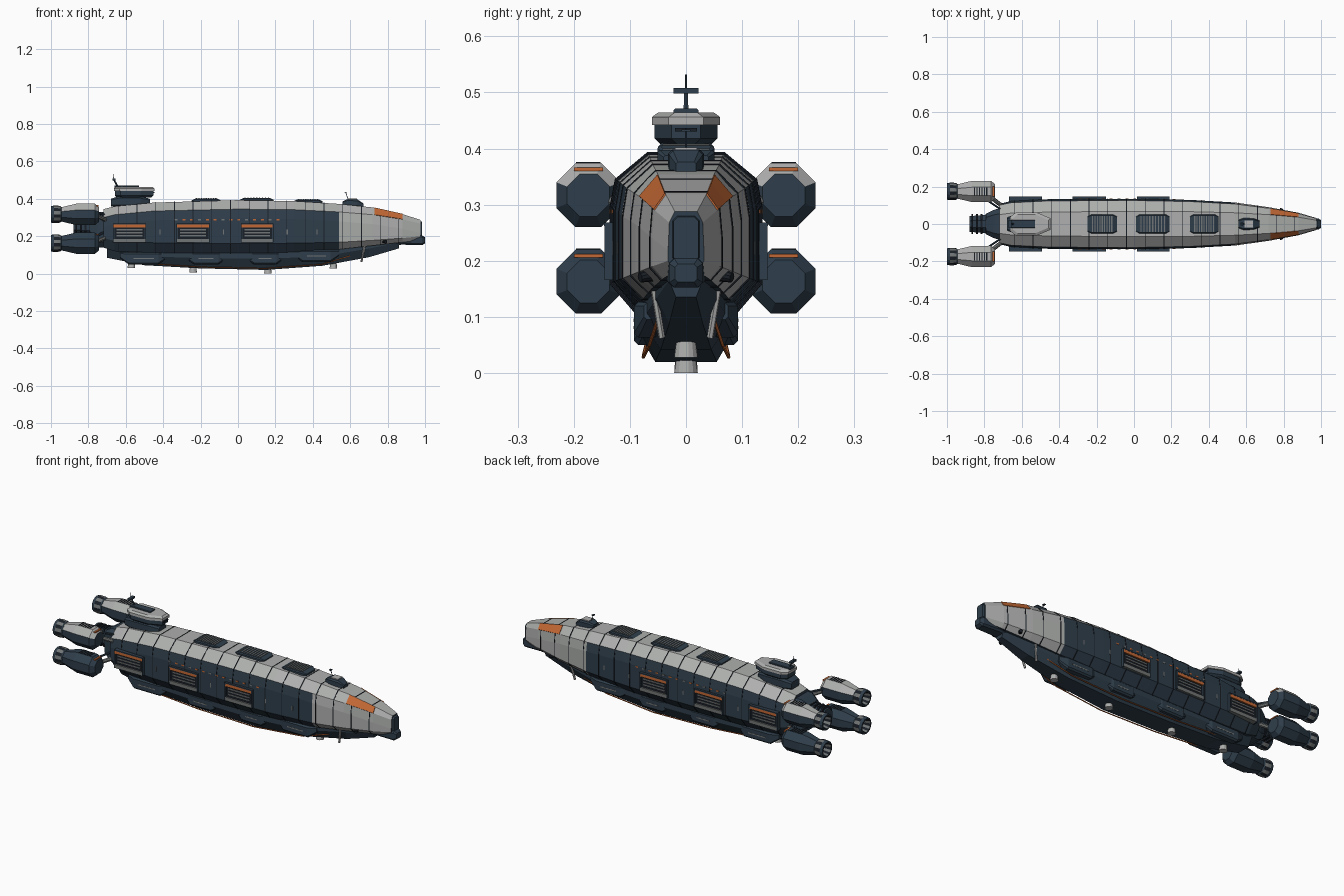
import bpy, bmesh, math
from mathutils import Vector

if "Cube" in bpy.data.objects:
    bpy.data.objects.remove(bpy.data.objects["Cube"])


def mat(name, col):
    m = bpy.data.materials.new(name)
    m.diffuse_color = (*col, 1)
    m.use_nodes = True
    m.node_tree.nodes["Principled BSDF"].inputs["Base Color"].default_value = m.diffuse_color
    return m


GREY = mat("hull_grey", (0.42, 0.43, 0.42))
NAVY = mat("navy", (0.028, 0.048, 0.07))
ORANGE = mat("orange", (0.55, 0.14, 0.035))
MID = mat("mid_grey", (0.17, 0.18, 0.18))
BLACK = mat("near_black", (0.01, 0.014, 0.02))
PALETTE = [GREY, NAVY, ORANGE, MID, BLACK]
G, N, O, M, K = range(5)


def finish(name, bm, rule):
    """Turn a bmesh into an object; rule is a palette index or f(face)."""
    bmesh.ops.recalc_face_normals(bm, faces=bm.faces)
    for f in bm.faces:
        f.material_index = rule(f) if callable(rule) else rule
    me = bpy.data.meshes.new(name)
    bm.to_mesh(me)
    bm.free()
    for m in PALETTE:
        me.materials.append(m)
    ob = bpy.data.objects.new(name, me)
    bpy.context.collection.objects.link(ob)
    return ob


def loft(name, rings, rule, caps=True):
    bm = bmesh.new()
    vs = [[bm.verts.new(p) for p in r] for r in rings]
    n = len(rings[0])
    for a, b in zip(vs, vs[1:]):
        for i in range(n):
            bm.faces.new((a[i], a[(i + 1) % n], b[(i + 1) % n], b[i]))
    if caps:
        bm.faces.new(vs[0])
        bm.faces.new(vs[-1])
    return finish(name, bm, rule)


def octa(x, cy, cz, hy, hz, ch=0.35):
    """Chamfered rectangle facing along x."""
    c = min(hy, hz) * ch
    q = [(hy, hz - c), (hy - c, hz), (-hy + c, hz), (-hy, hz - c),
         (-hy, -hz + c), (-hy + c, -hz), (hy - c, -hz), (hy, -hz + c)]
    return [(x, cy + a, cz + b) for a, b in q]


def box(name, x0, x1, y0, y1, z0, z1, rule):
    return loft(name, [[(x, y0, z0), (x, y1, z0), (x, y1, z1), (x, y0, z1)]
                       for x in (x0, x1)], rule)


def rod(name, a, b, r1, r2, rule, sides=10):
    a, b = Vector(a), Vector(b)
    bm = bmesh.new()
    bmesh.ops.create_cone(bm, cap_ends=True, segments=sides, radius1=r1, radius2=r2, depth=(b - a).length)
    rot = (b - a).to_track_quat('Z', 'Y').to_matrix().to_4x4()
    rot.translation = (a + b) / 2
    bm.transform(rot)
    return finish(name, bm, rule)


# Hull stations: x, roof z, shoulder z, roof half width, half width, side bottom z, chine z
HULL = [(-0.72, .345, .30, .050, .108, .19, .14), (-0.66, .36, .315, .058, .122, .175, .12),
        (-0.45, .38, .335, .064, .133, .165, .112), (0, .393, .345, .068, .135, .16, .11),
        (0.3, .388, .342, .066, .129, .163, .115), (0.54, .373, .33, .060, .115, .168, .13),
        (0.72, .354, .315, .050, .090, .178, .15), (0.88, .318, .29, .036, .060, .19, .168),
        (0.975, .288, .268, .020, .032, .20, .18)]


def station(x):
    for a, b in zip(HULL, HULL[1:]):
        if x <= b[0]:
            t = (x - a[0]) / (b[0] - a[0])
            return [p + (q - p) * t for p, q in zip(a, b)]
    return list(HULL[-1])


def section(x, grow=0):
    x, t, s, rw, w, b, c = station(x)
    half = [(rw, t), (w * 0.93, s), (w, s - 0.05), (w, b), (w * 0.68, c)]
    pts = half + [(-y, z) for y, z in reversed(half)]
    mid = (t + c) / 2
    return [(x, y + math.copysign(grow, y), z + math.copysign(grow, z - mid)) for y, z in pts]


def hull_colour(f):
    c = f.calc_center_median()
    if abs(f.normal.x) > 0.9:
        return N
    if c.x > 0.54:
        return G if f.normal.z > -0.9 else N
    return G if f.normal.z > 0.45 else N


loft("hull", [section(h[0]) for h in HULL], hull_colour)

# Panel seams around the hull
for i in range(16):
    x = -0.64 + i * 0.1
    if x < 0.95:
        loft("hull_seam", [section(x - .002, .0015), section(x + .002, .0015)], K)

# Orange nose panels laid on the roof chamfer
for sy in (1, -1):
    rings = []
    for x in (0.73, 0.80, 0.88):
        _, t, s, rw, w, _, _ = station(x)
        y1 = w * .93
        rings.append([(x, sy * (rw + d), t + d) for d in (0, .002)] +
                     [(x, sy * (y1 + d), s + d) for d in (.002, 0)])
    loft("nose_orange_panel", rings, O)

# Belly keel: x, upper half width, upper z, lower half width, lower z
BELLY = [(-.70, .065, .16, .04, .085), (-.5, .085, .125, .05, .045), (-.2, .09, .12, .055, .028),
         (.15, .09, .12, .055, .02), (.45, .08, .125, .045, .042), (.7, .052, .165, .03, .088),
         (.86, .03, .185, .018, .135)]
loft("belly", [[(x, a, c), (x, a, c * .6 + k * .4), (x, b, k), (x, -b, k),
                (x, -a, c * .6 + k * .4), (x, -a, c)] for x, a, c, b, k in BELLY], N)

# Chin and nose tip
loft("chin", [octa(.83, 0, .17, .03, .018), octa(.88, 0, .18, .034, .025),
              octa(.985, 0, .178, .03, .026), octa(1.0, 0, .178, .02, .016)], N)
loft("nose_cap", [octa(.95, 0, .24, .030, .045), octa(.985, 0, .238, .022, .04)], N)

for sy in (1, -1):
    # Lower sponsons
    for x0, x1 in ((-.63, -.38), (-.28, -.06), (.04, .25), (.30, .54)):
        z = .082 if x0 < .3 else .095
        loft("sponson", [octa(x0, sy * .06, z + .015, .015, .015), octa(x0 + .045, sy * .07, z, .023, .032),
                         octa(x1 - .045, sy * .07, z, .023, .032), octa(x1, sy * .06, z + .015, .015, .015)], N)
        box("sponson_stripe", x0 + .07, x1 - .07, sy * .092, sy * .094, z - .004, z + .002, MID and M)
    # Underside pipe
    cu = bpy.data.curves.new("belly_pipe", 'CURVE')
    cu.dimensions, cu.bevel_depth, cu.bevel_resolution = '3D', .003, 1
    sp = cu.splines.new('POLY')
    path = [(-.62, .06, .09), (-.5, .07, .055), (-.2, .075, .035), (.15, .076, .028), (.45, .065, .05), (.6, .05, .095)]
    sp.points.add(len(path) - 1)
    for p, (x, y, z) in zip(sp.points, path):
        p.co = (x, sy * y, z, 1)
    cu.materials.append(ORANGE)
    bpy.context.collection.objects.link(bpy.data.objects.new("belly_pipe", cu))
    # Forward landing struts
    rod("nose_strut", (.68, sy * .06, .165), (.66, sy * .043, .063), .006, .006, G, 6)
    rod("nose_sensor", (.78, sy * .06, .175), (.79, sy * .082, .17), .012, .009, K)

    # Side bays with hood, recess, slats and shelf
    for x0, x1 in ((-.665, -.495), (-.325, -.155), (.02, .185)):
        yi, yo = sy * .115, sy * .145
        box("bay_recess", x0, x1, yi, sy * .137, .17, .262, K)
        box("bay_hood", x0, x1, yi, yo, .246, .262, O)
        box("bay_lip", x0 - .004, x1 + .004, yi, sy * .146, .262, .268, N)
        box("bay_shelf", x0, x1, yi, yo, .166, .186, M)
        for xs in (x0 - .004, x1 - .004):
            box("bay_post", xs, xs + .008, yi, yo, .166, .262, N)
        for z in (.2, .216, .232):
            box("bay_slat", x0 + .015, x1 - .015, yi, sy * .14, z, z + .006, M)
    # Row of small windows along the upper side
    for i in range(14):
        x = -.34 + i * .042
        w = station(x)[4]
        box("window", x, x + .016, sy * (w - .01), sy * (w + .0015), .284, .291, O if i % 3 else M)
    # Light hatch marks
    for x in (-.42, -.08, .26, .42):
        w = station(x)[4]
        box("hatch_mark", x, x + .006, sy * (w - .01), sy * (w + .0015), .21, .235, M)

    # Engine pods, nozzles and mounting struts
    for cz, upper in ((.317, True), (.163, False)):
        cy = sy * .174
        top = (lambda f: G if f.normal.z > .4 else N) if upper else N
        loft("engine_pod", [octa(x, cy, cz, h, h, .6) for x, h in
                            ((-.742, .038), (-.765, .057), (-.865, .057), (-.945, .038))], top)
        box("pod_stripe", -.757, -.746, cy - .026, cy + .026, cz + .043, cz + .049, O)
        for i in range(6):
            box("pod_vent", -.855 + i * .013, -.849 + i * .013, cy - .022, cy + .022, cz + .05, cz + .059, K)
        prof = [(-.935, .032), (-.95, .044), (-.965, .047), (-.985, .047), (-1.0, .044), (-1.0, .036), (-.95, .026)]

        def nozzle_colour(f, cy=cy, cz=cz):
            c = f.calc_center_median()
            if c.x > -.96 and math.hypot(c.y - cy, c.z - cz) < .03:
                return K
            i = int((math.atan2(c.z - cz, c.y - cy) + math.tau) / math.tau * 16)
            return (M if i % 2 else K) if -.99 < c.x < -.95 else N
        loft("engine_nozzle", [[(x, cy + r * math.cos(k * math.tau / 16), cz + r * math.sin(k * math.tau / 16))
                                for k in range(16)] for x, r in prof], nozzle_colour)
        zi = .28 if upper else .2
        rod("pod_strut", (-.69, sy * .085, zi), (-.775, sy * .15, cz), .011, .011, M, 8)
        rod("pod_brace", (-.70, sy * .07, zi + .03), (-.79, sy * .13, cz + .02), .006, .006, N, 6)

# Stern block and central drive
loft("stern_block", [octa(-.79, 0, .235, .055, .07), octa(-.75, 0, .235, .075, .095), octa(-.70, 0, .235, .09, .095)], N)
loft("central_drive", [octa(-.88, 0, .25, .042, .042, .6), octa(-.78, 0, .25, .05, .05, .6)], N)
for i in range(4):
    x = -.87 + i * .025
    loft("drive_ring", [octa(x, 0, .25, .054, .054, .6), octa(x + .01, 0, .25, .054, .054, .6)], K)

# Command tower
loft("tower_base", [octa(-.68, 0, .38, .035, .02), octa(-.64, 0, .385, .05, .028),
                    octa(-.52, 0, .385, .05, .028), octa(-.47, 0, .38, .03, .02)], N)


def plan(z, g):
    pts = [(-.66, .035), (-.63, .058), (-.52, .058), (-.45, .028)]
    return [(x + (g if x > -.55 else -g), y + g, z) for x, y in pts] + \
           [(x + (g if x > -.55 else -g), -y - g, z) for x, y in reversed(pts)]


loft("tower_deck", [plan(.408, -.012), plan(.418, -.002), plan(.445, -.002)], N)
loft("tower_roof", [plan(.442, .003), plan(.456, .003), plan(.464, -.008)], G)
box("tower_window", -.452, -.447, -.02, .02, .43, .437, K)
loft("tower_hatch", [octa(-.66, 0, .465, .02, .006), octa(-.53, 0, .465, .022, .006)], N)
rod("mast", (-.64, 0, .46), (-.665, 0, .505), .005, .004, N, 6)
box("mast_bar", -.672, -.655, -.022, .022, .498, .508, N)
rod("mast_tip", (-.665, 0, .505), (-.667, 0, .532), .0015, .0015, N, 5)

# Roof vents with ribs
for cx, hl in ((-.17, .078), (.10, .09), (.375, .077)):
    zt = station(cx)[1]
    loft("roof_vent", [octa(cx - hl, 0, zt - .004, .04, .008), octa(cx - hl + .02, 0, zt, .051, .014),
                       octa(cx + hl - .02, 0, zt, .051, .014), octa(cx + hl, 0, zt - .004, .04, .008)], N)
    n = 9
    for i in range(n):
        x = cx - hl + .024 + i * (2 * hl - .054) / (n - 1)
        box("vent_rib", x, x + .006, -.042, .042, zt + .01, zt + .017, M)

# Forward roof turret with aerial
loft("forward_turret", [octa(.56, 0, .372, .022, .015), octa(.585, 0, .378, .032, .02),
                        octa(.64, 0, .376, .03, .02), octa(.67, 0, .366, .018, .01)], N)
box("turret_cap", .59, .635, -.02, .02, .397, .402, G)
rod("turret_aerial", (.59, 0, .395), (.575, 0, .435), .002, .002, N, 5)
box("aerial_bar", .57, .582, -.008, .008, .43, .434, N)

# Belly sensor drums
for x, z0, z1 in ((-.57, .03, .07), (-.24, .006, .04), (.16, 0, .03), (.51, .028, .06)):
    rod("belly_drum", (x, 0, z0), (x, 0, z1), .021, .017, G, 14)
